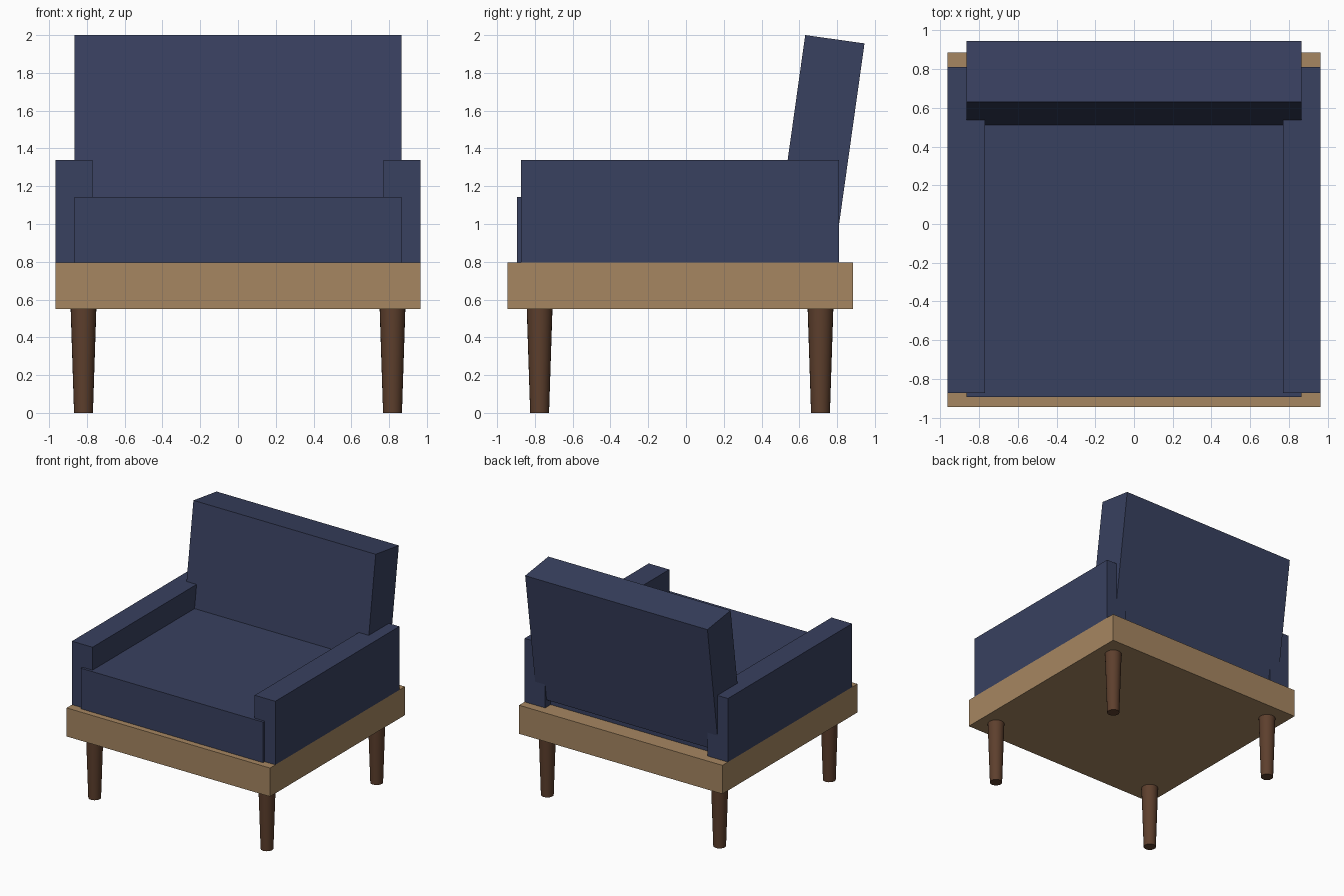
import bpy, math
from mathutils import Matrix, Vector

if "Cube" in bpy.data.objects:
    bpy.data.objects.remove(bpy.data.objects["Cube"])


def material(name, color):
    m = bpy.data.materials.new(name)
    m.diffuse_color = (*color, 1)
    m.use_nodes = True
    m.node_tree.nodes["Principled BSDF"].inputs["Base Color"].default_value = m.diffuse_color
    return m


fabric = material("navy_fabric", (0.04, 0.052, 0.115))
wood = material("light_wood", (0.38, 0.24, 0.12))
dark_wood = material("dark_wood", (0.11, 0.05, 0.026))


def box(name, lo, hi, mat):
    lo, hi = Vector(lo), Vector(hi)
    bpy.ops.mesh.primitive_cube_add(size=1)
    ob = bpy.context.object
    ob.name = name
    ob.data.transform(Matrix.Translation((lo + hi) / 2) @ Matrix.Diagonal((*(hi - lo), 1)))
    ob.data.materials.append(mat)
    return ob


# Wooden base and seat cushion
box("base_frame", (-0.965, -0.945, 0.55), (0.965, 0.885, 0.795), wood)
box("seat_cushion", (-0.865, -0.895, 0.795), (0.865, 0.735, 1.143), fabric)

# Armrests
for side, x0, x1 in (("left", -0.965, -0.77), ("right", 0.77, 0.965)):
    box(side + "_armrest", (x0, -0.873, 0.795), (x1, 0.81, 1.34), fabric)

# Backrest, hung from its top rear edge and leaned back 8 degrees
back = box("backrest", (-0.865, -0.317, -1.11), (0.865, 0, 0), fabric)
back.location = (0, 0.945, 1.956)
back.rotation_euler.x = -math.radians(8)

# Tapered legs
for xn, x in (("left", -0.818), ("right", 0.818)):
    for yn, y in (("front", -0.775), ("back", 0.712)):
        bpy.ops.mesh.primitive_cone_add(vertices=24, radius1=0.05, radius2=0.068,
                                        depth=0.55, location=(x, y, 0.275))
        leg = bpy.context.object
        leg.name = f"{yn}_{xn}_leg"
        leg.data.materials.append(dark_wood)
        bpy.ops.object.shade_smooth_by_angle(angle=math.radians(40))
